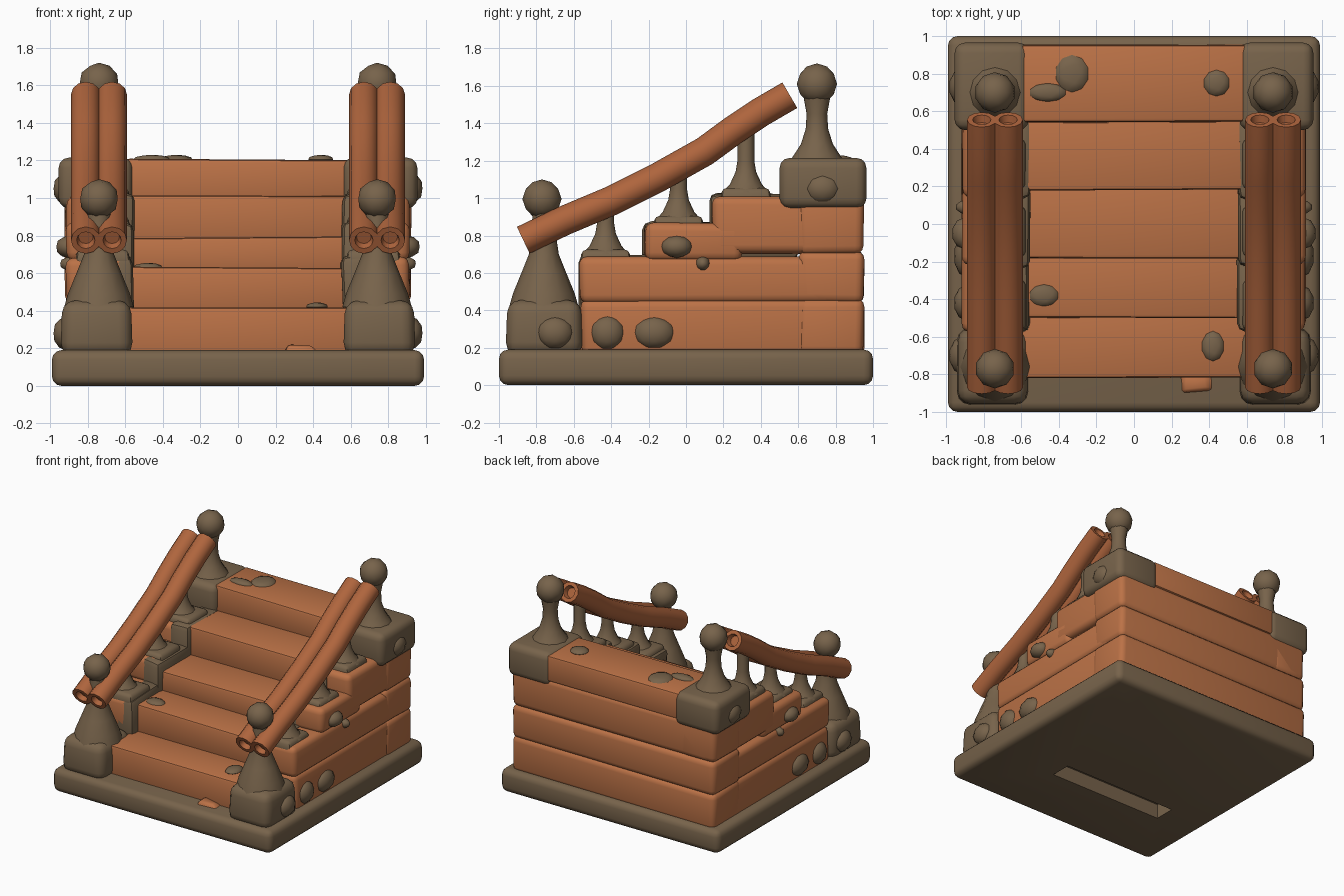
import bpy, bmesh, math, random
from mathutils import Vector

if "Cube" in bpy.data.objects:
    bpy.data.objects.remove(bpy.data.objects["Cube"])

random.seed(4)


def material(name, rgb):
    m = bpy.data.materials.new(name)
    m.diffuse_color = (*rgb, 1)
    m.use_nodes = True
    m.node_tree.nodes["Principled BSDF"].inputs["Base Color"].default_value = m.diffuse_color
    return m


STONE = material("brown stone", (0.185, 0.125, 0.070))
WOOD = material("orange wood", (0.50, 0.168, 0.062))
RAIL = material("dark rail wood", (0.43, 0.130, 0.047))


def finish(bm, name, mat, angle=40):
    bmesh.ops.recalc_face_normals(bm, faces=bm.faces)
    me = bpy.data.meshes.new(name)
    bm.to_mesh(me)
    bm.free()
    me.materials.append(mat)
    ob = bpy.data.objects.new(name, me)
    bpy.context.collection.objects.link(ob)
    bpy.ops.object.select_all(action='DESELECT')
    bpy.context.view_layer.objects.active = ob
    ob.select_set(True)
    bpy.ops.object.shade_smooth_by_angle(angle=math.radians(angle))
    return ob


def box(name, mat, x, y, z, bevel=0.03, segments=2, taper=1.0, jitter=0.0):
    """Bevelled block between the given (min, max) ranges, top scaled by taper."""
    bm = bmesh.new()
    bmesh.ops.create_cube(bm, size=1)
    lo = Vector((min(x), y[0], z[0]))
    hi = Vector((max(x), y[1], z[1]))
    mid, size = (lo + hi) / 2, hi - lo
    for v in bm.verts:
        k = taper if v.co.z > 0 else 1
        v.co = mid + Vector((v.co.x * size.x * k, v.co.y * size.y * k, v.co.z * size.z))
        v.co += Vector([random.uniform(-jitter, jitter) for _ in range(3)])
    if bevel:
        bmesh.ops.bevel(bm, geom=bm.edges[:], offset=bevel, segments=segments,
                        profile=0.5, affect='EDGES')
    return finish(bm, name, mat)


def lathe(name, mat, x, y, profile, sides=12):
    """Turned shape from (radius, z) pairs."""
    bm = bmesh.new()
    rings = [[bm.verts.new((x + r * math.cos(math.tau * i / sides),
                            y + r * math.sin(math.tau * i / sides), z))
              for i in range(sides)] for r, z in profile]
    for a, b in zip(rings, rings[1:]):
        for i in range(sides):
            j = (i + 1) % sides
            bm.faces.new((a[i], a[j], b[j], b[i]))
    bm.faces.new(rings[0])
    bm.faces.new(rings[-1])
    return finish(bm, name, mat)


def blob(name, mat, centre, radii, sub=2):
    bm = bmesh.new()
    bmesh.ops.create_icosphere(bm, subdivisions=sub, radius=1)
    for v in bm.verts:
        v.co = Vector(centre) + Vector(a * b for a, b in zip(v.co, radii))
    return finish(bm, name, mat)


def log(name, mat, x, path, radius, sides=12):
    """Log swept along (y, z) points, with hollowed ends."""
    bm = bmesh.new()
    rings = []
    for k, p in enumerate(path):
        a, b = path[max(k - 1, 0)], path[min(k + 1, len(path) - 1)]
        t = Vector((0, b[0] - a[0], b[1] - a[1])).normalized()
        n = t.cross(Vector((1, 0, 0)))
        c = Vector((x, *p))
        rings.append([bm.verts.new(c + radius * (Vector((math.cos(w), 0, 0)) + n * math.sin(w)))
                      for w in (math.tau * i / sides for i in range(sides))])
    for a, b in zip(rings, rings[1:]):
        for i in range(sides):
            j = (i + 1) % sides
            bm.faces.new((a[i], a[j], b[j], b[i]))
    caps = [bm.faces.new(rings[0]), bm.faces.new(rings[-1])]
    bmesh.ops.recalc_face_normals(bm, faces=bm.faces)
    bmesh.ops.inset_individual(bm, faces=caps, thickness=0.03, depth=0)
    bmesh.ops.inset_individual(bm, faces=caps, thickness=0.01, depth=-0.04)
    return finish(bm, name, mat)


# Stone base with a slot cut in the underside
base = box("base", STONE, (-0.99, 0.99), (-1, 1), (0, 0.19), 0.05, 3)
cutter = box("slot_cutter", STONE, (-0.62, 0.42), (-0.46, -0.29), (-0.1, 0.12), 0)
cutter.hide_render = True
mod = base.modifiers.new("slot", 'BOOLEAN')
mod.operation, mod.object, mod.solver = 'DIFFERENCE', cutter, 'EXACT'
bpy.context.view_layer.objects.active = base
bpy.ops.object.modifier_apply(modifier="slot")
bpy.data.objects.remove(cutter)

# Wooden steps
edges = [-0.82, -0.50, -0.18, 0.18, 0.54, 0.95]
tops = [0.17, 0.42, 0.63, 0.79, 1.01, 1.205]
for i in range(5):
    back = edges[i + 1] + (0.1 if i < 4 else 0)
    box(f"step_{i + 1}", WOOD, (-0.6, 0.6), (edges[i], back),
        (tops[i] - 0.02, tops[i + 1]), 0.018, 2, jitter=0.005)

# Back planks below the top step
rows = [0.17, 0.45, 0.71, 1.0]
for i in range(3):
    box(f"back_plank_{i + 1}", WOOD, (-0.92, 0.92), (0.6, 0.95),
        (rows[i] - 0.01, rows[i + 1] + 0.01), 0.045, 3, jitter=0.006)

# Rail path as (y, z)
rail_path = [(-0.87, 0.775), (-0.65, 0.88), (-0.4, 0.985), (-0.15, 1.11),
             (0.1, 1.25), (0.25, 1.36), (0.4, 1.46), (0.555, 1.55)]

for s, side in ((-1, "left"), (1, "right")):
    X = 0.74 * s

    def span(a, b):
        return (a * s, b * s)

    # Side planks, stepping up to the back
    for i, (y0, z0, z1) in enumerate([(-0.56, 0.16, 0.46), (-0.57, 0.44, 0.685),
                                      (-0.22, 0.66, 0.87), (0.14, 0.70, 1.01)]):
        box(f"{side}_side_plank_{i + 1}", WOOD, span(0.6, 0.915), (y0, 0.945 if i != 2 else 0.3),
            (z0, z1), 0.045, 3, jitter=0.006)

    # Stone lining beside the steps
    for i, (y0, y1, z) in enumerate([(-0.57, -0.16, 0.69), (-0.225, 0.2, 0.87), (0.135, 0.6, 1.02)]):
        box(f"{side}_lining_stone_{i + 1}", STONE, span(0.555, 0.72), (y0 - 0.005, y1),
            (z - 0.34, z), 0.04, 2, jitter=0.01)

    # Balusters with flared stone feet
    for i, (y, z, top) in enumerate([(-0.43, 0.67, 0.98), (-0.04, 0.85, 1.17), (0.32, 1.0, 1.40)]):
        box(f"{side}_baluster_foot_{i + 1}", STONE, span(0.57, 0.87), (y - 0.14, y + 0.14),
            (z - 0.03, z + 0.055), 0.025, 2, 0.9)
        lathe(f"{side}_baluster_{i + 1}", STONE, X, y,
              [(0.125, z + 0.03), (0.085, z + 0.075), (0.055, z + 0.14), (0.045, z + 0.2), (0.045, top)])

    # Front post
    box(f"{side}_front_post_block", STONE, span(0.56, 0.945), (-0.965, -0.55),
        (0.16, 0.455), 0.07, 3, 0.95)
    lathe(f"{side}_front_post", STONE, X, -0.76,
          [(0.185, 0.42), (0.165, 0.49), (0.12, 0.6), (0.08, 0.70), (0.065, 0.8), (0.06, 0.95)])
    blob(f"{side}_front_post_ball", STONE, (X, -0.77, 0.995), (0.105, 0.105, 0.105))

    # Back post
    box(f"{side}_back_post_block", STONE, span(0.56, 0.955), (0.5, 0.965),
        (0.945, 1.215), 0.055, 3)
    lathe(f"{side}_back_post", STONE, X, 0.70,
          [(0.15, 1.19), (0.12, 1.235), (0.085, 1.29), (0.06, 1.37), (0.055, 1.45), (0.075, 1.56)])
    blob(f"{side}_back_post_ball", STONE, (X, 0.70, 1.61), (0.108, 0.108, 0.11))

    # Handrail made of two logs
    for j, off in enumerate((-0.07, 0.07)):
        log(f"{side}_handrail_log_{j + 1}", RAIL, X + off, rail_path, 0.079)

    # Stones set into the sides
    for i, (y, z, ry, rz, out) in enumerate([
            (-0.70, 0.28, 0.10, 0.09, 0.985), (-0.42, 0.28, 0.095, 0.095, 0.96),
            (-0.17, 0.28, 0.115, 0.09, 0.96), (-0.05, 0.74, 0.085, 0.06, 0.97),
            (0.09, 0.65, 0.04, 0.04, 0.95), (0.73, 1.05, 0.10, 0.085, 0.985)]):
        blob(f"{side}_side_stone_{i + 1}", STONE, ((out - 0.07) * s, y, z), (0.07, ry, rz))

# Stone patches lying on the steps
for i, (x, y, z, rx, ry) in enumerate([
        (-0.33, 0.80, 1.205, 0.09, 0.10), (-0.46, 0.70, 1.205, 0.10, 0.05),
        (0.44, 0.75, 1.205, 0.07, 0.07), (-0.48, -0.38, 0.63, 0.08, 0.06),
        (0.42, -0.65, 0.42, 0.06, 0.08)]):
    blob(f"step_stone_{i + 1}", STONE, (x, y, z), (rx, ry, 0.025))

# Splinter at the foot of the steps
box("wood_splinter", WOOD, (0.24, 0.42), (-0.90, -0.80), (0.17, 0.21), 0.012, 1, 0.7, 0.015)
